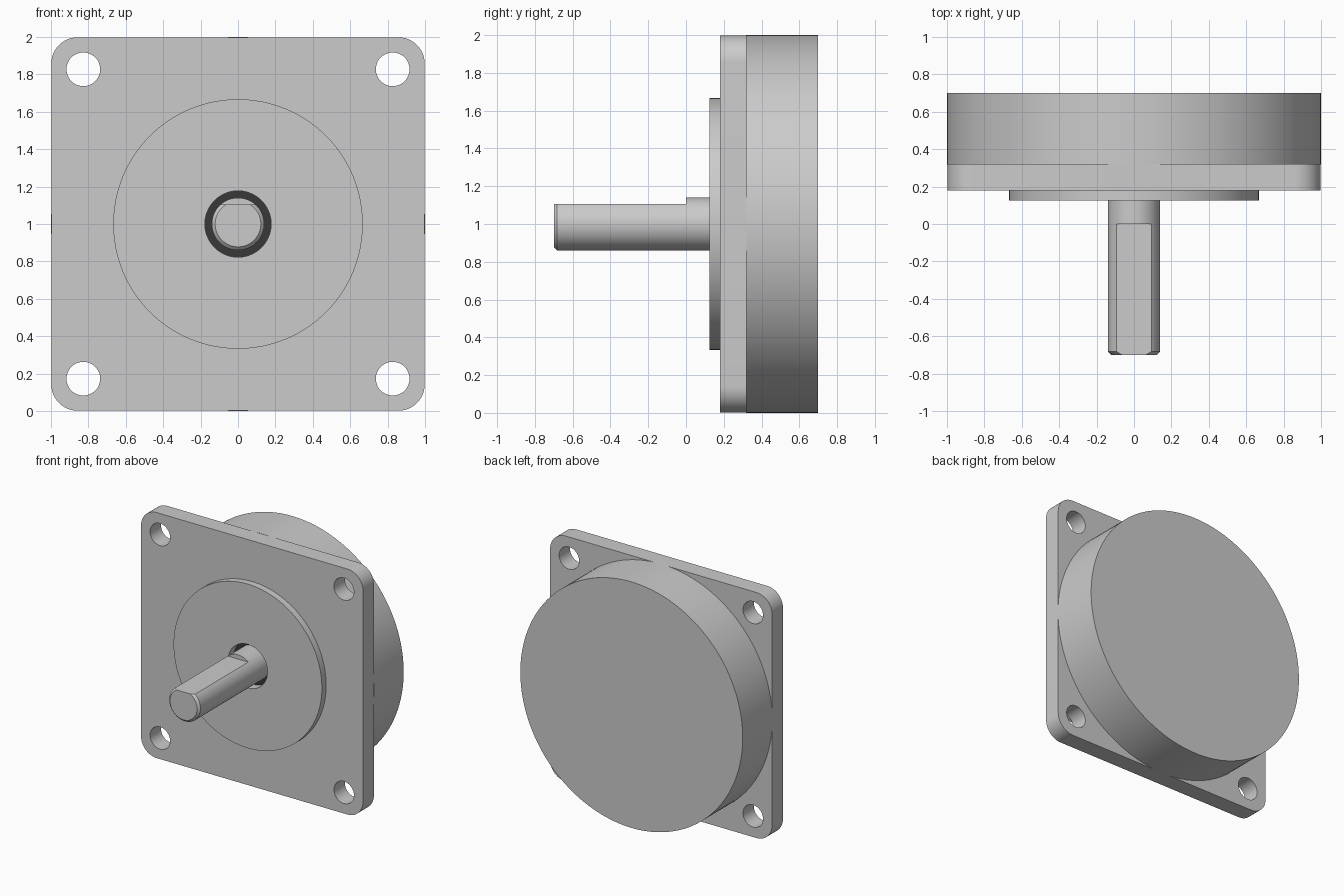
import bpy, bmesh, math
from mathutils import Vector

if "Cube" in bpy.data.objects:
    bpy.data.objects.remove(bpy.data.objects["Cube"])

CENTRE = Vector((0, 0, 1))


def finish(bm, name):
    bmesh.ops.remove_doubles(bm, verts=bm.verts, dist=1e-5)
    bmesh.ops.recalc_face_normals(bm, faces=bm.faces)
    mesh = bpy.data.meshes.new(name)
    bm.to_mesh(mesh)
    bm.free()
    obj = bpy.data.objects.new(name, mesh)
    bpy.context.collection.objects.link(obj)
    return obj


def lathe(name, profile, steps=128, x=0, z=1):
    """Spin (radius, y) points around an axis parallel to y."""
    bm = bmesh.new()
    verts = [bm.verts.new((x + r, y, z)) for r, y in profile]
    edges = [bm.edges.new(pair) for pair in zip(verts, verts[1:])]
    bmesh.ops.spin(bm, geom=verts + edges, cent=(x, 0, z), axis=(0, 1, 0),
                   angle=math.tau, steps=steps, use_duplicate=False)
    return finish(bm, name)


def cylinder(name, radius, y0, y1, steps=128, x=0, z=1):
    return lathe(name, [(0, y0), (radius, y0), (radius, y1), (0, y1)], steps, x, z)


def cut(obj, cutter):
    cutter.hide_render = True
    mod = obj.modifiers.new("cut", 'BOOLEAN')
    mod.operation = 'DIFFERENCE'
    mod.solver = 'EXACT'
    mod.object = cutter
    bpy.context.view_layer.objects.active = obj
    bpy.ops.object.modifier_apply(modifier=mod.name)
    bpy.data.objects.remove(cutter, do_unlink=True)


# Square mounting plate with rounded corners
half, radius, y_front, y_back = 0.998, 0.14, 0.18, 0.32
bm = bmesh.new()
outline = []
for q in range(4):
    mid = math.pi / 4 + q * math.pi / 2
    cx = math.copysign(half - radius, math.cos(mid))
    cz = math.copysign(half - radius, math.sin(mid))
    for i in range(13):
        a = q * math.pi / 2 + i * math.pi / 24
        outline.append(bm.verts.new((cx + radius * math.cos(a), y_front,
                                     1 + cz + radius * math.sin(a))))
face = bm.faces.new(outline)
new = bmesh.ops.extrude_face_region(bm, geom=[face], use_keep_orig=True)["geom"]
bmesh.ops.translate(bm, vec=(0, y_back - y_front, 0),
                    verts=[v for v in new if isinstance(v, bmesh.types.BMVert)])
plate = finish(bm, "mounting_plate")

# Screw holes in the corners and the shaft opening
for sx in (-1, 1):
    for sz in (-1, 1):
        cut(plate, cylinder("hole_cutter", 0.09, 0, 0.5, 48, sx * 0.827, 1 + sz * 0.827))
cut(plate, cylinder("opening_cutter", 0.177, 0, 0.5, 64))

# Round motor body behind the plate
body = cylinder("motor_body", 1.0, 0.318, 0.70, 160)

# Raised pilot ring on the front
pilot = lathe("pilot_ring", [(0.177, 0.18), (0.177, 0.125), (0.667, 0.125),
                             (0.667, 0.18), (0.177, 0.18)])

# Dark bearing at the bottom of the opening
bearing = cylinder("bearing", 0.177, 0.20, 0.318, 64)
dark = bpy.data.materials.new("dark")
dark.diffuse_color = (0.04, 0.04, 0.04, 1)
dark.use_nodes = True
dark.node_tree.nodes["Principled BSDF"].inputs["Base Color"].default_value = dark.diffuse_color
bearing.data.materials.append(dark)

# Output shaft with a chamfered tip and a flat on top
shaft = lathe("output_shaft", [(0, -0.70), (0.122, -0.70), (0.14, -0.682),
                               (0.14, 0.21), (0, 0.21)], 64)
bm = bmesh.new()
bmesh.ops.create_cube(bm, size=1)
bmesh.ops.scale(bm, vec=(0.6, 1, 0.2), verts=bm.verts)
bmesh.ops.translate(bm, vec=CENTRE + Vector((0, -0.5, 0.205)), verts=bm.verts)
cut(shaft, finish(bm, "flat_cutter"))

# Smooth round walls, keep hard edges
for obj in (plate, body, pilot, bearing, shaft):
    bpy.ops.object.select_all(action='DESELECT')
    obj.select_set(True)
    bpy.context.view_layer.objects.active = obj
    bpy.ops.object.shade_smooth_by_angle(angle=math.radians(30))
